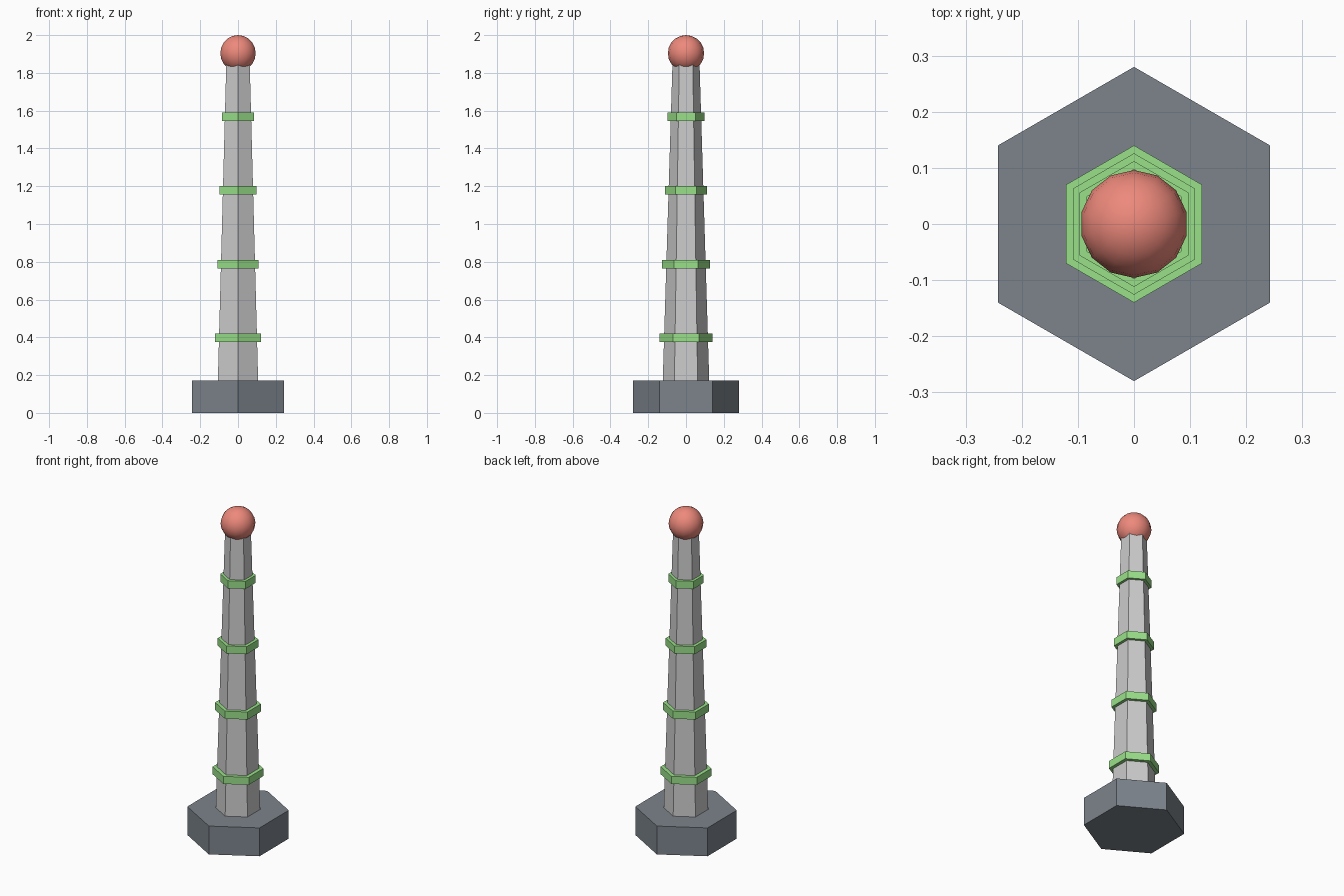
import bpy

if "Cube" in bpy.data.objects:
    bpy.data.objects.remove(bpy.data.objects["Cube"])


def paint(obj, name, color):
    mat = bpy.data.materials.get(name) or bpy.data.materials.new(name)
    mat.diffuse_color = (*color, 1)
    mat.use_nodes = True
    mat.node_tree.nodes["Principled BSDF"].inputs["Base Color"].default_value = mat.diffuse_color
    obj.data.materials.append(mat)


def hex_part(name, r_low, r_high, z_low, z_high):
    """Six-sided prism or taper with corners on the y axis."""
    bpy.ops.mesh.primitive_cone_add(
        vertices=6, radius1=r_low, radius2=r_high, depth=z_high - z_low,
        location=(0, 0, (z_low + z_high) / 2))
    obj = bpy.context.object
    obj.name = name
    return obj


# Foot block
base = hex_part("base", 0.28, 0.28, 0, 0.172)
paint(base, "dark_grey", (0.2, 0.23, 0.26))

# Tapered mast, running up into the ball
hex_part("mast", 0.123, 0.071, 0.172, 1.87)

# Four evenly spaced bands, shrinking with the mast
for i in range(4):
    z = 0.397 + 0.3905 * i
    r = 0.14 - 0.014 * i
    band = hex_part(f"band_{i + 1}", r, r, z - 0.023, z + 0.023)
    paint(band, "green", (0.32, 0.75, 0.25))

# Ball on top
bpy.ops.mesh.primitive_uv_sphere_add(
    segments=14, ring_count=10, radius=0.096, location=(0, 0, 1.904))
ball = bpy.context.object
ball.name = "top_ball"
bpy.ops.object.shade_smooth()
paint(ball, "coral_red", (0.85, 0.25, 0.2))
